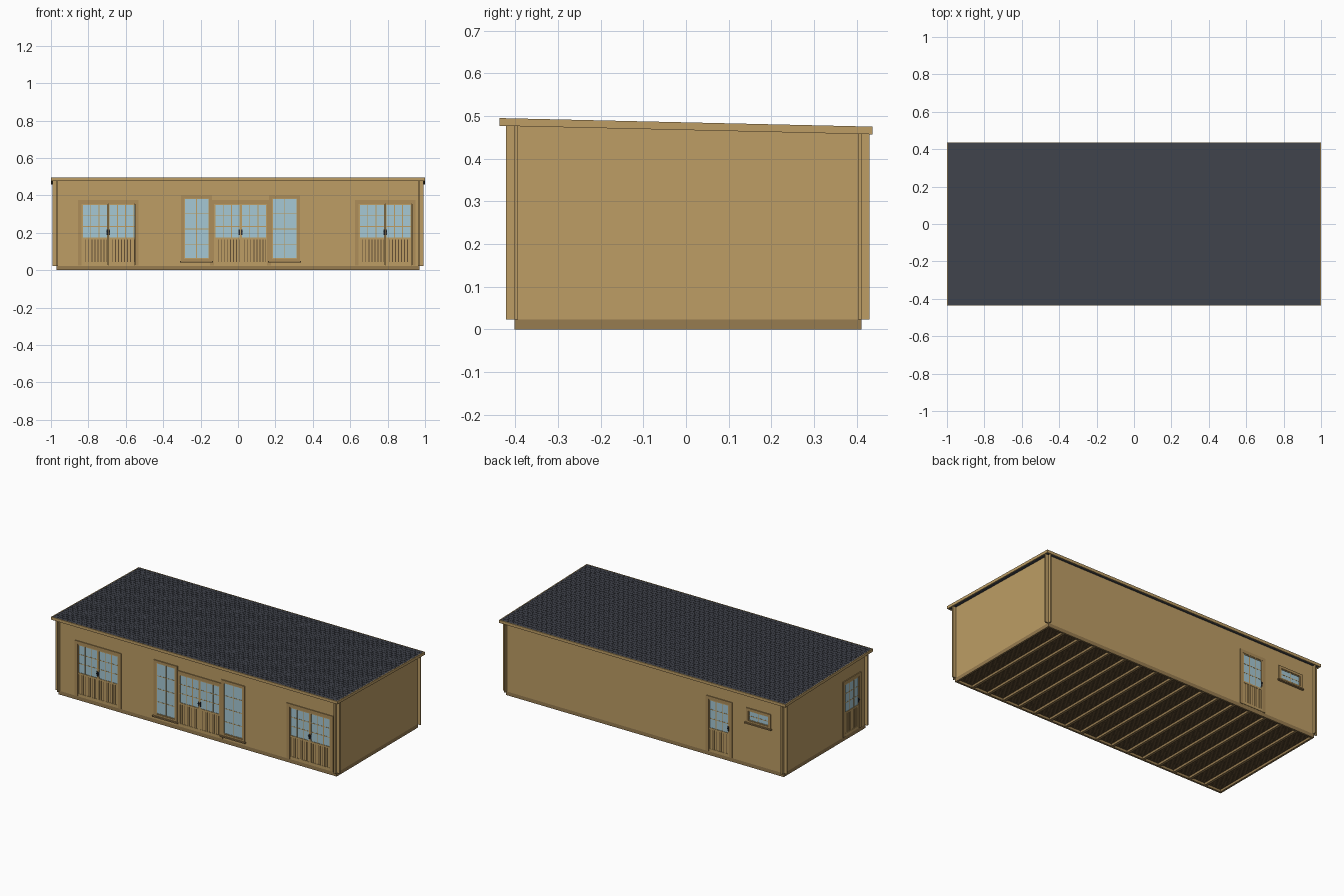
import bpy, bmesh, math
from mathutils import Matrix, Vector

if "Cube" in bpy.data.objects:
    bpy.data.objects.remove(bpy.data.objects["Cube"])

SLOPE = 0.0229          # mono-pitch roof falling to the back
FRONT, BACK, SIDE, T = -0.402, 0.411, 0.971, 0.008


def mat(name, r, g, b):
    m = bpy.data.materials.new(name)
    m.diffuse_color = (r, g, b, 1)
    m.use_nodes = True
    m.node_tree.nodes["Principled BSDF"].inputs["Base Color"].default_value = m.diffuse_color
    return m


WOOD = mat("timber", 0.51, 0.34, 0.13)
TRIM = mat("trim_timber", 0.42, 0.27, 0.10)
BASE = mat("base_timber", 0.31, 0.20, 0.08)
DARK = mat("groove_brown", 0.13, 0.08, 0.035)
ROOF = mat("shingle_grey", 0.05, 0.055, 0.07)
GLASS = mat("glass_blue", 0.38, 0.58, 0.66)
METAL = mat("dark_metal", 0.03, 0.03, 0.035)


def roof_z(y):
    return 0.485 - SLOPE * y


def build(name, boxes, material, M=Matrix(), slope=(False, False)):
    """One object from boxes (x0,x1,y0,y1,z0,z1); slope = bottom/top z measured from the roof plane."""
    bm = bmesh.new()
    for x0, x1, y0, y1, z0, z1 in boxes:
        rings = []
        for z, follow in ((z0, slope[0]), (z1, slope[1])):
            rings.append([bm.verts.new(M @ Vector((x, y, z + (roof_z(y) if follow else 0))))
                          for x, y in ((x0, y0), (x1, y0), (x1, y1), (x0, y1))])
        a, b = rings
        bm.faces.new(a[::-1])
        bm.faces.new(b)
        for i in range(4):
            j = (i + 1) % 4
            bm.faces.new((a[i], a[j], b[j], b[i]))
    me = bpy.data.meshes.new(name)
    bm.to_mesh(me)
    bm.free()
    me.materials.append(material)
    ob = bpy.data.objects.new(name, me)
    bpy.context.collection.objects.link(ob)
    return ob


def surround(x0, x1, z0, z1, w, y0, y1, bottom=True):
    """Rectangular frame lying inside the given outline."""
    f = [(x0, x0 + w, y0, y1, z0, z1), (x1 - w, x1, y0, y1, z0, z1),
         (x0 + w, x1 - w, y0, y1, z1 - w, z1)]
    if bottom:
        f.append((x0 + w, x1 - w, y0, y1, z0, z0 + w))
    return f


def bars(x0, x1, z0, z1, cols, rows, w=0.004):
    """Glazing bars dividing a pane."""
    out = []
    for i in range(1, cols):
        x = x0 + (x1 - x0) * i / cols
        out.append((x - w / 2, x + w / 2, -0.0015, 0.005, z0, z1))
    for i in range(1, rows):
        z = z0 + (z1 - z0) * i / rows
        out.append((x0, x1, -0.001, 0.0045, z - w / 2, z + w / 2))
    return out


def door(name, M, c, leaves):
    """Half-glazed door, built with the outside towards local -y. Returns its opening."""
    half = 0.0205 + 0.071 * leaves
    x0, x1, tw, top = c - half, c + half, 0.0205, 0.375
    build(name + "_trim", surround(x0, x1, 0.025, top, tw, -0.005, 0.001, False), TRIM, M)
    frame, glass, bar, panel, slats, handle = [], [], [], [], [], []
    for k in range(leaves):
        a = x0 + tw + 0.142 * k
        b = a + 0.142
        if leaves == 1:
            b = x1 - tw
        s = 0.006
        frame += surround(a + .0005, b - .0005, 0.027, top - tw, s, -0.003, 0.007)
        frame += [(a + s, b - s, -0.003, 0.007, 0.165, 0.176),
                  (a + s, b - s, -0.003, 0.007, 0.033, 0.043)]
        glass.append((a + s, b - s, 0.0, 0.003, 0.176, top - tw - s))
        bar += bars(a + s, b - s, 0.176, top - tw - s, 3, 3)
        panel.append((a + s, b - s, 0.001, 0.005, 0.043, 0.165))
        n, pitch = 8, (b - a - 2 * s) / 8
        slats += [(a + s + pitch * i + .002, a + s + pitch * (i + 1) - .002,
                   -0.0015, 0.002, 0.043, 0.165) for i in range(n)]
        h = a + 0.006 if k == 1 else b - 0.006
        handle += [(h - .004, h + .004, -0.005, -0.002, 0.188, 0.218),
                   (h - .003, h + .003, -0.011, -0.004, 0.205, 0.210)]
    for part, bx, m in (("leaf_frame", frame, WOOD), ("glass", glass, GLASS), ("glazing_bars", bar, WOOD),
                        ("panel", panel, DARK), ("panel_slats", slats, WOOD), ("handle", handle, METAL)):
        build(name + "_" + part, bx, m, M)
    return (x0 + tw, x1 - tw, -0.03, 0.03, 0.027, top - tw)


def window(name, M, x0, x1, z0, z1, cols, rows, tw=0.016):
    """Framed window with a projecting sill. Returns its opening."""
    build(name + "_trim", surround(x0, x1, z0, z1, tw, -0.006, 0.001), TRIM, M)
    build(name + "_sill", [(x0 - .006, x1 + .006, -0.014, 0.0, z0 - .004, z0 + .004)], BASE, M)
    a, b, c, d = x0 + tw, x1 - tw, z0 + tw * .7, z1 - tw
    build(name + "_sash", surround(a, b, z0 + tw, d, 0.004, -0.003, 0.007), WOOD, M)
    build(name + "_glass", [(a, b, 0.0, 0.003, c, d)], GLASS, M)
    build(name + "_glazing_bars", bars(a, b, c, d, cols, rows), WOOD, M)
    return (a, b, -0.03, 0.03, z0 + tw, d)


def cut(wall, openings, M):
    cutter = build("opening_cutter", openings, DARK, M)
    cutter.hide_render = True
    mod = wall.modifiers.new("openings", 'BOOLEAN')
    mod.operation, mod.solver, mod.object = 'DIFFERENCE', 'EXACT', cutter
    bpy.context.view_layer.objects.active = wall
    bpy.ops.object.modifier_apply(modifier=mod.name)
    bpy.data.objects.remove(cutter)


# Base: perimeter beams, joists and floorboards
build("base_beams", [(-SIDE, SIDE, FRONT, FRONT + .012, 0, .023),
                     (-SIDE, SIDE, BACK - .012, BACK, 0, .023),
                     (-SIDE, -SIDE + .012, FRONT + .012, BACK - .012, 0, .023),
                     (SIDE - .012, SIDE, FRONT + .012, BACK - .012, 0, .023)], BASE)
build("floor_joists", [(x - .008, x + .008, FRONT + .012, BACK - .012, 0, .014)
                       for x in (-0.85 + i * 1.7 / 15 for i in range(16))], BASE)
N = 54
pitch = (BACK - FRONT - .024) / N
build("floorboards", [(-SIDE + .012, SIDE - .012, FRONT + .012 + pitch * i + .0006,
                       FRONT + .012 + pitch * (i + 1) - .0006, .0145, .022) for i in range(N)], DARK)
build("floor_underlay", [(-SIDE + .012, SIDE - .012, FRONT + .012, BACK - .012, .019, .023)], DARK)

# Walls: cross-lapped at the corners, tops following the roof
follow = (False, True)
front_wall = build("front_wall", [(-.992, .992, FRONT, FRONT + T, .023, -.014)], WOOD, slope=follow)
back_wall = build("back_wall", [(-.992, .992, BACK - T, BACK, .023, -.014)], WOOD, slope=follow)
left_wall = build("left_wall", [(-SIDE, -SIDE + T, -.421, .430, .023, -.014)], WOOD, slope=follow)
right_wall = build("right_wall", [(SIDE - T, SIDE, -.421, .430, .023, -.014)], WOOD, slope=follow)

# Doors and windows
MF = Matrix.Translation((0, FRONT, 0))
MB = Matrix.Translation((0, BACK, 0)) @ Matrix.Rotation(math.pi, 4, 'Z')
ML = Matrix.Translation((-SIDE, 0, 0)) @ Matrix.Rotation(-math.pi / 2, 4, 'Z')
cut(front_wall, [door("left_double_door", MF, -.694, 2),
                 door("middle_double_door", MF, .014, 2),
                 door("right_double_door", MF, .787, 2),
                 window("left_tall_window", MF, -.304, -.139, .045, .400, 2, 4),
                 window("right_tall_window", MF, .167, .332, .045, .400, 2, 4)], MF)
cut(back_wall, [door("back_door", MB, .52, 1),
                window("small_window", MB, .710, .882, .278, .372, 2, 2)], MB)
cut(left_wall, [door("side_door", ML, .267, 1)], ML)

# Roof: deck, fascia boards and staggered shingles
both = (True, True)
build("roof_deck", [(-.995, .995, -.432, .432, -.014, -.002)], ROOF, slope=both)
build("roof_fascia", [(-1, 1, -.437, -.432, -.018, 0), (-1, 1, .432, .437, -.018, 0),
                      (-1, -.995, -.432, .432, -.018, 0), (.995, 1, -.432, .432, -.018, 0)],
      WOOD, slope=both)
rows, cols = 36, 60
ph, pw = .864 / rows, 1.99 / cols
tabs = []
for r in range(rows):
    for c in range(cols + r % 2):
        xa = -.995 + pw * (c - .5 * (r % 2))
        ya = -.432 + ph * r
        tabs.append((max(-.995, xa + .0008), min(.995, xa + pw - .0008),
                     ya + .0008, ya + ph - .0008, -.002, -.0005))
build("roof_shingles", tabs, ROOF, slope=both)
